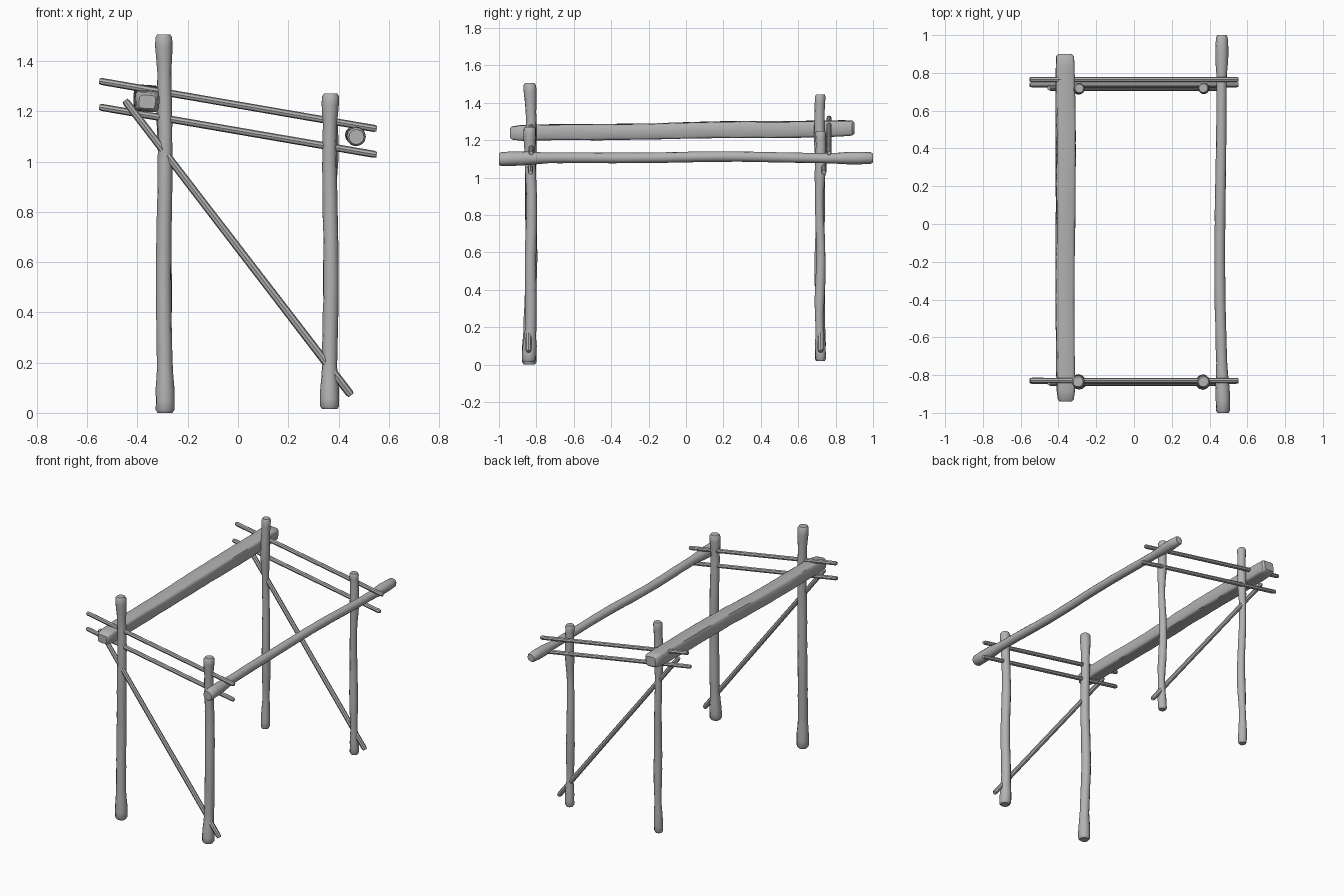
import bpy, bmesh, math, random
from mathutils import Vector

random.seed(4)
if "Cube" in bpy.data.objects:
    bpy.data.objects.remove(bpy.data.objects["Cube"], do_unlink=True)

wood = bpy.data.materials.new("grey_wood")
wood.use_nodes = True
GREY = (0.45, 0.45, 0.45, 1)
wood.diffuse_color = GREY
wood.node_tree.nodes["Principled BSDF"].inputs["Base Color"].default_value = GREY


def sample(profile, t):
    """Blend the radius profile, given as (position, radius) pairs."""
    for (t0, r0), (t1, r1) in zip(profile, profile[1:]):
        if t <= t1:
            f = (t - t0) / (t1 - t0)
            return r0 + (r1 - r0) * f * f * (3 - 2 * f)
    return profile[-1][1]


def log(name, start, end, profile, sides=12, rings=30, rough=0.03,
        bow=(0, 0, 0), sway=0.0, square=1.0, flat=1.0, twist=0.0):
    """Round or squared timber swept between two points, with worn ends."""
    start, end, bow = Vector(start), Vector(end), Vector(bow)
    axis = end - start
    direction = axis.normalized()
    ref = Vector((0, 1, 0)) if abs(direction.y) < 0.9 else Vector((0, 0, 1))
    u = ref.cross(direction).normalized()
    v = direction.cross(u)
    phase = random.uniform(0, math.tau)
    bm = bmesh.new()
    loops = []
    edge = 0.012 / axis.length
    ts = [0, edge] + [i / rings for i in range(1, rings)] + [1 - edge, 1]
    for t in ts:
        r = sample(profile, t) * (0.78 if t in (0, 1) else 1)
        centre = start + axis * t + bow * math.sin(math.pi * t)
        centre += (u * math.sin(9 * t + phase) + v * math.cos(13 * t + phase)) * sway
        loop = []
        for k in range(sides):
            a = math.tau * k / sides + twist
            c, s = math.cos(a - twist), math.sin(a - twist)
            # Superellipse section: square < 1 squares the corners
            x = math.copysign(abs(c) ** square, c)
            y = math.copysign(abs(s) ** square, s) * flat
            x, y = (x * math.cos(twist) - y * math.sin(twist),
                    x * math.sin(twist) + y * math.cos(twist))
            q = r * (1 + random.uniform(-rough, rough))
            loop.append(bm.verts.new(centre + (u * x + v * y) * q))
        loops.append(loop)
    for a, b in zip(loops, loops[1:]):
        for k in range(sides):
            n = (k + 1) % sides
            bm.faces.new((a[k], a[n], b[n], b[k]))
    bm.faces.new(loops[0][::-1])
    bm.faces.new(loops[-1])
    bmesh.ops.recalc_face_normals(bm, faces=bm.faces)
    mesh = bpy.data.meshes.new(name)
    bm.to_mesh(mesh)
    bm.free()
    mesh.materials.append(wood)
    obj = bpy.data.objects.new(name, mesh)
    bpy.context.collection.objects.link(obj)
    bpy.ops.object.select_all(action='DESELECT')
    obj.select_set(True)
    bpy.context.view_layer.objects.active = obj
    bpy.ops.object.shade_smooth_by_angle(angle=math.radians(40))
    return obj


# Four upright posts with knobbly feet and heads
front_post = [(0, .038), (.05, .038), (.13, .031), (.5, .030),
              (.9, .028), (.96, .034), (1, .034)]
back_post = [(0, .028), (.06, .028), (.15, .022), (.3, .027), (.5, .024),
             (.7, .022), (.83, .029), (.95, .027), (1, .029)]
for side, x, front_top, back_top in (("right", -0.293, 1.505, 1.445),
                                     ("left", 0.367, 1.27, 1.25)):
    foot = 0.0 if side == "right" else 0.015
    log("front_post_" + side, (x, -0.838, foot), (x, -0.834, front_top),
        front_post, bow=(0, 0.008, 0), sway=0.003)
    log("back_post_" + side, (x, 0.717, 0.02), (x, 0.717, back_top),
        back_post, sway=0.004)

# Heavy squared beam on the high side
log("square_beam", (-0.363, -0.94, 1.237), (-0.363, 0.90, 1.264),
    [(0, .041), (.04, .049), (.3, .050), (.8, .053), (.95, .051), (1, .046)],
    sides=16, rough=0.025, square=0.4, flat=0.85, sway=0.002, twist=0.06)

# Round pole on the low side
log("round_pole", (0.468, -1.0, 1.098), (0.468, 1.0, 1.104),
    [(0, .038), (.06, .038), (.13, .029), (.5, .028), (.88, .027),
     (.95, .035), (1, .031)],
    bow=(-0.012, 0, 0.008), sway=0.003)

# Paired sloping rails and diagonal brace at each end
stick = [(0, .014), (1, .014)]
for end, y_upper, y_lower, y_brace in (("front", -0.828, -0.832, -0.842),
                                       ("back", 0.765, 0.737, 0.720)):
    log(end + "_upper_rail", (-0.552, y_upper, 1.32), (0.552, y_upper, 1.13),
        stick, sides=8, rings=6, rough=0.02)
    log(end + "_lower_rail", (-0.552, y_lower, 1.217), (0.552, y_lower, 1.027),
        stick, sides=8, rings=6, rough=0.02)
    log(end + "_brace", (-0.45, y_brace, 1.243), (0.45, y_brace, 0.07),
        [(0, .015), (1, .016)], sides=8, rings=6, rough=0.02)
